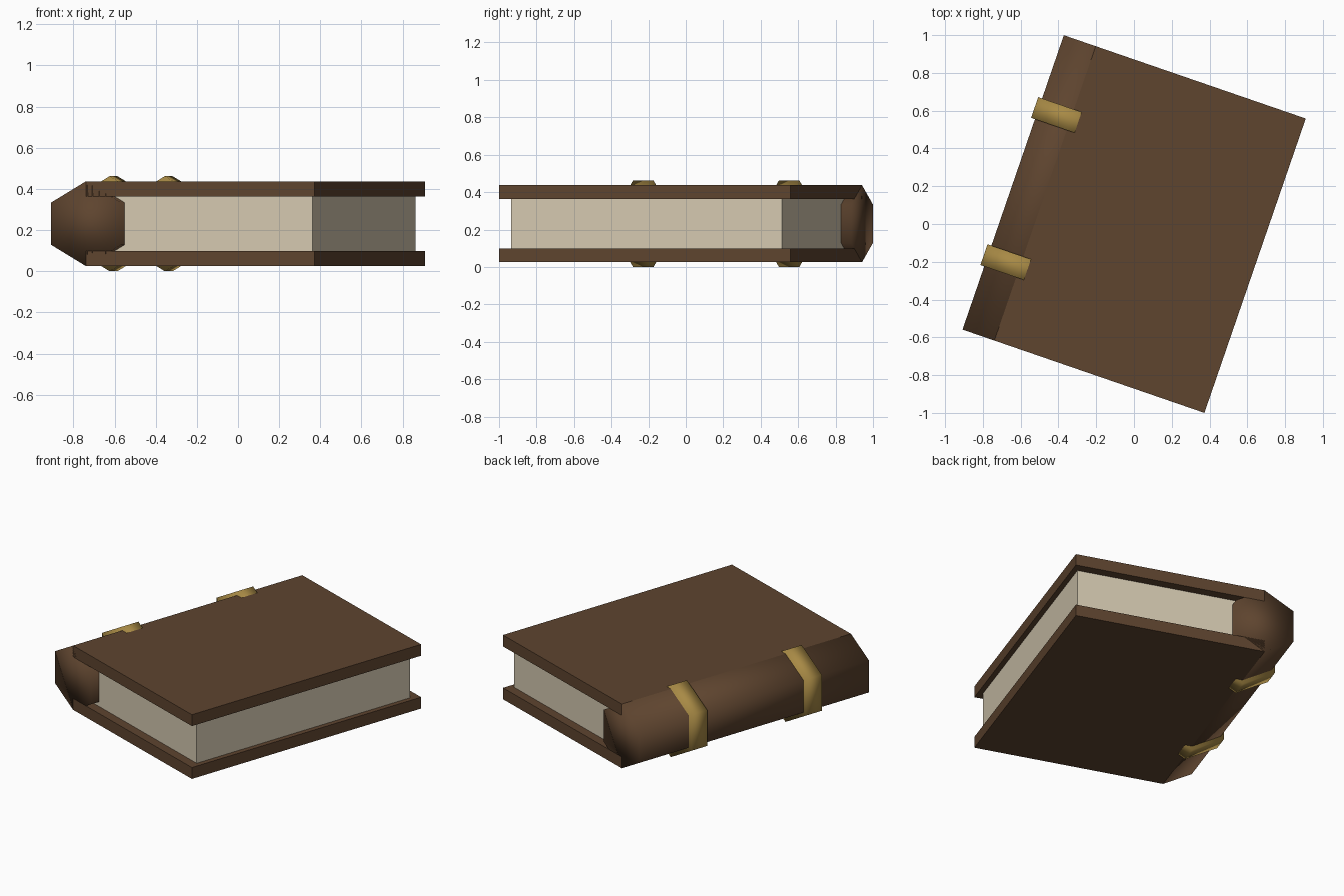
import bpy, bmesh, math
from mathutils import Matrix, Vector

cube = bpy.data.objects.get("Cube")
if cube:
    bpy.data.objects.remove(cube, do_unlink=True)

TURN = math.radians(-19)   # the book lies turned on the ground
MID = 0.231                # mid height
HALF = 0.824               # half length of the spine
SPINE_X = -0.498           # spine axis, also the inner edge of the boards
SPINE_R = 0.206


def material(name, rgb):
    m = bpy.data.materials.new(name)
    m.use_nodes = True
    m.diffuse_color = (*rgb, 1)
    m.node_tree.nodes["Principled BSDF"].inputs["Base Color"].default_value = (*rgb, 1)
    return m


leather = material("brown_leather", (0.112, 0.058, 0.028))
paper = material("aged_paper", (0.66, 0.58, 0.435))
brass = material("brass", (0.392, 0.254, 0.06))


def finish(name, bm, mat, smooth=False):
    bmesh.ops.recalc_face_normals(bm, faces=bm.faces)
    for f in bm.faces:
        f.smooth = smooth
    mesh = bpy.data.meshes.new(name)
    bm.to_mesh(mesh)
    bm.free()
    mesh.materials.append(mat)
    obj = bpy.data.objects.new(name, mesh)
    obj.rotation_euler.z = TURN
    bpy.context.collection.objects.link(obj)
    return obj


def box(name, lo, hi, mat):
    lo, hi = Vector(lo), Vector(hi)
    bm = bmesh.new()
    place = Matrix.Translation((lo + hi) / 2) @ Matrix.Diagonal((*(hi - lo), 1))
    bmesh.ops.create_cube(bm, size=1, matrix=place)
    finish(name, bm, mat)


def hex_bar(name, radius, y0, y1, mat):
    # six-sided bar along y, with a point at the top and bottom
    bm = bmesh.new()
    ring = [bm.verts.new((SPINE_X + radius * math.sin(i * math.pi / 3), y0,
                          MID + radius * math.cos(i * math.pi / 3))) for i in range(6)]
    face = bm.faces.new(ring)
    out = bmesh.ops.extrude_face_region(bm, geom=[face], use_keep_orig=True)["geom"]
    top = [v for v in out if isinstance(v, bmesh.types.BMVert)]
    bmesh.ops.translate(bm, verts=top, vec=(0, y1 - y0, 0))
    finish(name, bm, mat, smooth=True)


# Boards
for name, z0, z1 in (("bottom_cover", -SPINE_R, -0.133), ("top_cover", 0.133, SPINE_R)):
    box(name, (SPINE_X, -HALF, MID + z0), (0.678, HALF, MID + z1), leather)

# Page block
box("pages", (SPINE_X, -0.767, MID - 0.135), (0.647, 0.767, MID + 0.135), paper)

# Spine and its two raised bands
hex_bar("spine", SPINE_R, -HALF, HALF, leather)
for name, y in (("front_band", -0.412), ("back_band", 0.412)):
    hex_bar(name, MID, y - 0.058, y + 0.058, brass)
